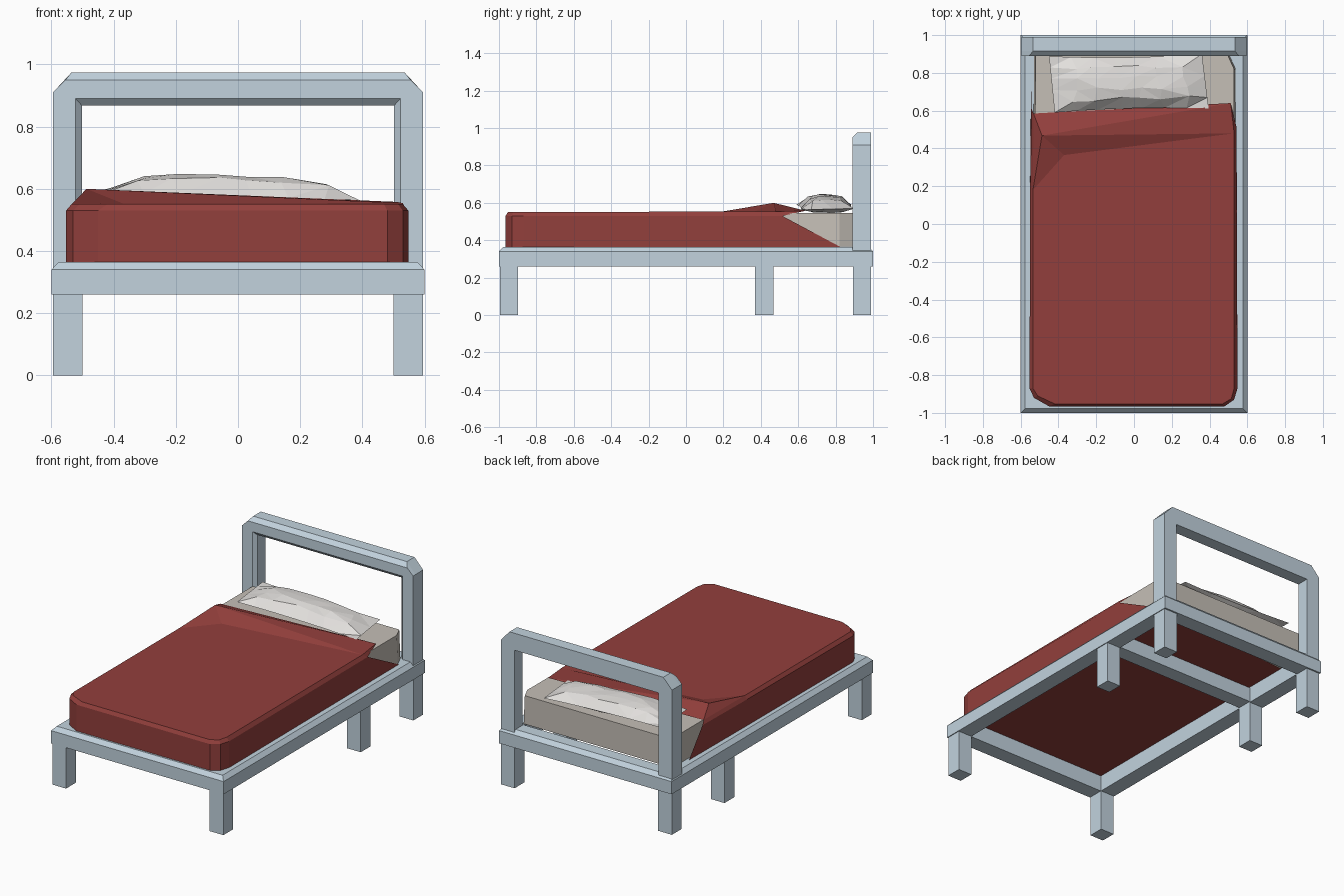
import bpy, bmesh, random
from mathutils import Vector

if "Cube" in bpy.data.objects:
    bpy.data.objects.remove(bpy.data.objects["Cube"])

random.seed(4)


def material(name, rgb):
    m = bpy.data.materials.new(name)
    m.diffuse_color = (*rgb, 1)
    m.use_nodes = True
    m.node_tree.nodes["Principled BSDF"].inputs["Base Color"].default_value = m.diffuse_color
    return m


BLUE = material("painted_frame", (0.54, 0.65, 0.73))
RED = material("red_cloth", (0.29, 0.05, 0.045))
CREAM = material("mattress_cloth", (0.56, 0.52, 0.47))
WHITE = material("pillow_cloth", (0.76, 0.74, 0.72))


def make(name, verts, faces, mat, tri=False):
    bm = bmesh.new()
    vs = [bm.verts.new(v) for v in verts]
    for f in faces:
        bm.faces.new([vs[i] for i in f])
    bmesh.ops.remove_doubles(bm, verts=bm.verts, dist=1e-4)
    if tri:
        bmesh.ops.triangulate(bm, faces=bm.faces)
    bmesh.ops.recalc_face_normals(bm, faces=bm.faces)
    me = bpy.data.meshes.new(name)
    bm.to_mesh(me)
    bm.free()
    me.materials.append(mat)
    ob = bpy.data.objects.new(name, me)
    bpy.context.collection.objects.link(ob)
    return ob


def strip_faces(loops, n, ring=True, wrap=False):
    """Quads joining consecutive loops of n points."""
    out = []
    for a in range(loops if wrap else loops - 1):
        b = (a + 1) % loops
        for i in range(n if ring else n - 1):
            j = (i + 1) % n
            out.append((a * n + i, a * n + j, b * n + j, b * n + i))
    return out


def box(name, x0, x1, y0, y1, z0, z1, mat=BLUE):
    verts = [(x, y, z) for z in (z0, z1)
             for x, y in ((x0, y0), (x1, y0), (x1, y1), (x0, y1))]
    make(name, verts, strip_faces(2, 4) + [(0, 1, 2, 3), (4, 5, 6, 7)], mat)


# Rail frame: rectangular ring with a chamfered outer top edge
section = [(0, 0.26), (0, 0.34), (0.023, 0.365), (0.1, 0.365), (0.1, 0.26)]
verts = [(sx * (0.6 - d), sy * (1 - d), z) for d, z in section
         for sx, sy in ((-1, -1), (1, -1), (1, 1), (-1, 1))]
make("rail_frame", verts, strip_faces(5, 4, wrap=True), BLUE)

# Legs and the cross rail between the middle pair
for label, y in (("front", -0.995), ("middle", 0.37), ("back", 0.893)):
    for side, x in (("left", -0.595), ("right", 0.5)):
        box(f"{label}_{side}_leg", x, x + 0.095, y, y + 0.097, 0, 0.27)
box("cross_rail", -0.51, 0.51, 0.37, 0.467, 0.265, 0.358)

# Headboard: arch with cut corners and chamfered front edges
def arch(x, z1, x2, z2, y):
    half = [(-x, 0.345), (-x, z1), (-x2, z2)]
    return [(px, y, pz) for px, pz in half + [(-px, pz) for px, pz in half[::-1]]]

loops = [arch(0.595, 0.91, 0.535, 0.975, 0.99),
         arch(0.595, 0.91, 0.535, 0.975, 0.915),
         arch(0.595, 0.91, 0.555, 0.95, 0.89),
         arch(0.522, 0.89, 0.522, 0.89, 0.89),
         arch(0.502, 0.868, 0.502, 0.868, 0.91),
         arch(0.502, 0.868, 0.502, 0.868, 0.99)]
faces = strip_faces(6, 6, ring=False, wrap=True)
faces += [tuple(k * 6 for k in range(6)), tuple(k * 6 + 5 for k in range(6))]
make("headboard", sum(loops, []), faces, BLUE)

# Mattress: tapered block with clipped corners
plan = [(0.532, -0.85), (0.538, 0.82), (0.505, 0.892), (-0.53, 0.892),
        (-0.535, -0.85), (-0.42, -0.945), (0.46, -0.945)]
verts = [(x, y, 0.367) for x, y in plan] + [(x * 0.985, y, 0.546) for x, y in plan]
make("mattress", verts, strip_faces(2, 7) + [tuple(range(7)), tuple(range(7, 14))], CREAM)

# Blanket: wrapped sides and a folded ridge near the pillow
low = [(0.542, 0.83), (0.548, -0.87), (0.53, -0.93), (0.48, -0.965), (-0.45, -0.965),
       (-0.53, -0.92), (-0.553, -0.87), (-0.55, 0.18), (-0.545, 0.75)]
n = len(low)
mid = [(x, y, 0.53) for x, y in low]
mid[0], mid[-1] = (0.542, 0.515, 0.53), (-0.542, 0.61, 0.53)
top = [(0.53, 0.48, 0.554), (0.53, -0.87, 0.551), (0.515, -0.925, 0.551),
       (0.47, -0.952, 0.551), (-0.42, -0.952, 0.551), (-0.51, -0.91, 0.551),
       (-0.535, -0.87, 0.551), (-0.535, 0.18, 0.551), (-0.532, 0.585, 0.551)]
fold = [(-0.487, 0.468, 0.6), (-0.37, 0.365, 0.553), (0.512, 0.64, 0.558)]
T, A, E, D = 2 * n, 3 * n, 3 * n + 1, 3 * n + 2
faces = strip_faces(3, n, ring=False) + [tuple(range(n))]
faces += [tuple(range(T, T + 8)) + (E,), (T + 7, A, E), (A, T, E),
          (A, D, T), (A, T + 8, D), (T + 7, T + 8, A), (T, D, n)]
make("blanket", [(x, y, 0.362) for x, y in low] + mid + top + fold, faces, RED)

# Pillow: two domed sheets meeting at a pinched seam
NU, NV = 8, 6
corner = [Vector(p) for p in ((-0.42, 0.59, 0.59), (0.395, 0.612, 0.563),
                              (0.36, 0.9, 0.57), (-0.45, 0.888, 0.595))]
verts = []
for sheet in (1, -1):
    for j in range(NV):
        for i in range(NU):
            s, t = i / (NU - 1), j / (NV - 1)
            u, v = 2 * s - 1, 2 * t - 1
            p = corner[0].lerp(corner[1], s).lerp(corner[3].lerp(corner[2], s), t)
            p.y -= 0.012 * v * (1 - u * u)
            dome = ((1 - abs(u) ** 2.4) * (1 - abs(v) ** 2.4)) ** 0.5
            if dome > 1e-3:
                p.x += random.uniform(-0.025, 0.025)
                p.y += random.uniform(-0.012, 0.012)
                p.z += dome * (0.066 if sheet > 0 else -0.03)
                p.z += random.uniform(-0.006, 0.004) * sheet
            verts.append(p)
sheet_faces = strip_faces(NV, NU, ring=False)
faces = sheet_faces + [tuple(k + NU * NV for k in f) for f in sheet_faces]
make("pillow", verts, faces, WHITE, tri=True)
